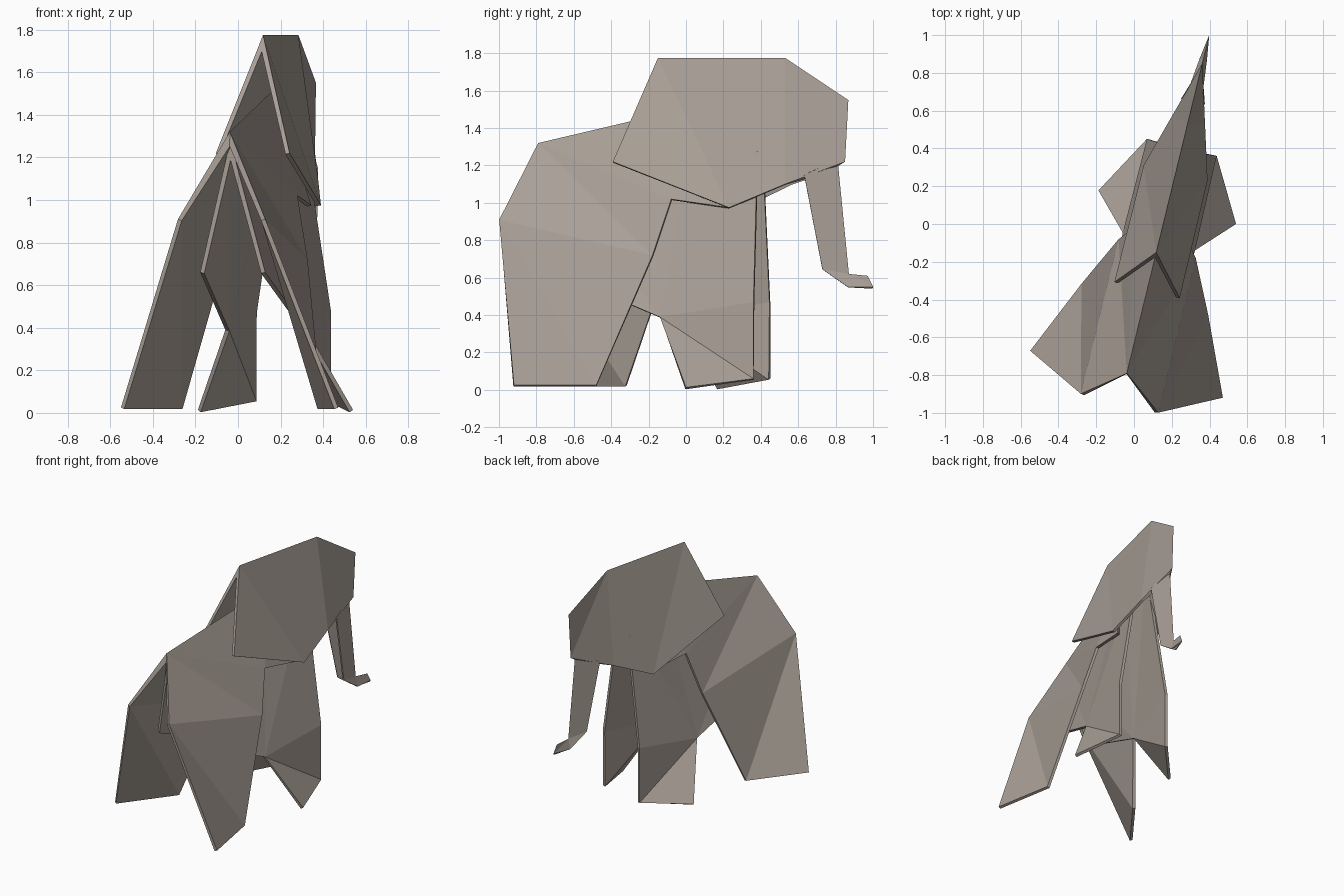
import bpy, bmesh, math

if "Cube" in bpy.data.objects:
    bpy.data.objects.remove(bpy.data.objects["Cube"])

paper = bpy.data.materials.new("paper")
paper.diffuse_color = (0.40, 0.35, 0.31, 1)
paper.use_nodes = True
paper.node_tree.nodes["Principled BSDF"].inputs["Base Color"].default_value = paper.diffuse_color
TURN = math.radians(-13.7)   # the folded figure stands turned about z
OFF = 0.15                   # sideways offset of its fold plane


def sheet(name, pts, faces, thick, even=True):
    """Half of a folded sheet from lettered points (side, forward, up), mirrored at the fold."""
    bm = bmesh.new()
    v = {k: bm.verts.new(p) for k, p in pts.items()}
    for f in faces.split():
        face = bm.faces.new([v[k] for k in f])
        face.normal_update()
        if face.normal.x < 0:      # outside faces away from the fold plane
            face.normal_flip()
    me = bpy.data.meshes.new(name)
    bm.to_mesh(me)
    bm.free()
    me.materials.append(paper)
    ob = bpy.data.objects.new(name, me)
    bpy.context.collection.objects.link(ob)
    ob.rotation_euler.z = TURN
    ob.location = (OFF * math.cos(TURN), OFF * math.sin(TURN), 0)
    m = ob.modifiers.new("mirror", 'MIRROR')
    m.use_clip = True
    s = ob.modifiers.new("thickness", 'SOLIDIFY')
    s.thickness = thick
    s.offset = -1
    s.use_even_offset = even
    return ob


# Outer sheet: back and hind legs
sheet("hind_body", {
    'a': (0, -.777, 1.32), 'm': (.211, -.94, .91),      # rump top, rump side
    'f': (.525, -.782, .025), 'g': (.345, -.373, .025),  # hind foot
    'k': (.21, -.097, .72), 't': (.14, -.011, 1.02),    # front edge
    'u': (.13, .305, .975), 'r': (0, .1, 1.52),         # tucked under the head
}, "mfg mgk amk akt atr tur", .02)

# Inner sheet: belly and front legs
sheet("front_body", {
    'a': (0, -.77, 1.28), 'b': (.157, -.72, .66),
    'c': (.197, -.059, .39), 'd': (.375, .128, .014),
    'e': (.19, .454, .06), 'f': (.19, .454, .47),
    'g': (.04, .443, 1.45), 'h': (0, .1, 1.48),
}, "abc ach cgh cfg cde cef", .02)

# Head with the ears
sheet("head", {
    'a': (0, -.118, 1.775), 'b': (0, .582, 1.775),
    'c': (0, .93, 1.55), 'd': (0, .912, 1.22),
    'e': (.09, .603, 1.10), 'f': (.174, .315, .975),
    'g': (.178, -.323, 1.22),
}, "agf abef bcde", .02)

# Trunk with its turned-up tip
sheet("trunk", {
    'a': (0, .871, 1.23), 'b': (0, .933, .62), 'c': (0, 1.036, .61),
    'd': (0, 1.067, .55), 'e': (.02, .933, .55),
    'f': (.035, .796, .645), 'g': (.065, .703, 1.15),
}, "abfg bef bcde", .01, False)
